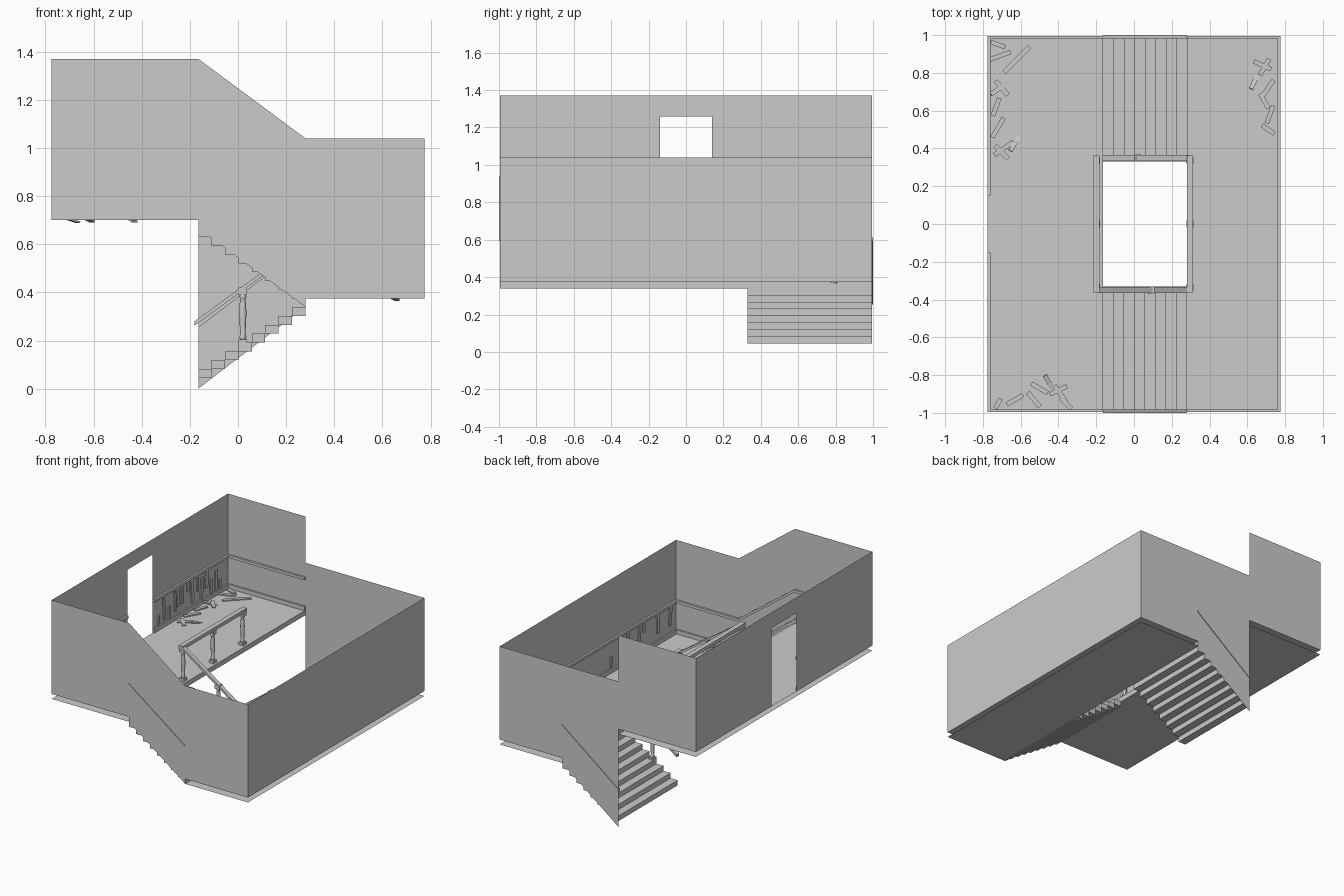
import bpy, bmesh, math, random
from mathutils import Matrix

if "Cube" in bpy.data.objects:
    bpy.data.objects.remove(bpy.data.objects["Cube"])

random.seed(4)
XW, YW = 0.775, 0.995         # wall planes
XL, XR = -0.165, 0.28         # stair ends
ZL, ZR = 0.70, 0.375          # upper / lower landing heights
SLAB = 0.035                  # gap between floor and soffit
N = 8
RUN = (XR - XL) / N


def finish(name, bm):
    bmesh.ops.recalc_face_normals(bm, faces=bm.faces)
    me = bpy.data.meshes.new(name)
    bm.to_mesh(me)
    bm.free()
    ob = bpy.data.objects.new(name, me)
    bpy.context.collection.objects.link(ob)
    return ob


def sheet(name, pts):
    bm = bmesh.new()
    bm.faces.new([bm.verts.new(p) for p in pts])
    return finish(name, bm)


def add_box(bm, lo, hi):
    c = [(a + b) / 2 for a, b in zip(lo, hi)]
    s = [abs(b - a) for a, b in zip(lo, hi)]
    bmesh.ops.create_cube(bm, size=1, matrix=Matrix.Translation(c) @ Matrix.Diagonal((*s, 1)))


def add_slope(bm, x0, z0, x1, z1, h, y0, y1):
    pts = [(x0, z0), (x1, z1), (x1, z1 + h), (x0, z0 + h)]
    a = [bm.verts.new((x, y0, z)) for x, z in pts]
    b = [bm.verts.new((x, y1, z)) for x, z in pts]
    bm.faces.new(a)
    bm.faces.new(b[::-1])
    for i in range(4):
        j = (i + 1) % 4
        bm.faces.new((a[i], b[i], b[j], a[j]))


# Walls
sheet("front_wall", [(x, -YW, z) for x, z in [
    (-XW, ZL), (-XW, 1.37), (XL, 1.37), (XR, 1.04), (XW, 1.04), (XW, ZR),
    (XR, ZR), (XR, 0.34), (XL, 0.665), (XL, ZL)]])
sheet("back_wall", [(x, YW, z) for x, z in [
    (-XW, ZL), (-XW, 1.37), (XL, 1.37), (XL, 1.04), (XW, 1.04), (XW, ZR),
    (XR, ZR), (XR, 0.34), (XL, 0.0), (XL, ZL)]])
sheet("right_wall", [(XW, y, z) for y, z in [
    (-YW, ZR), (YW, ZR), (YW, 1.04), (-YW, 1.04)]])
sheet("left_wall_with_doorway", [(-XW, y, z) for y, z in [
    (-YW, ZL), (-YW, 1.37), (YW, 1.37), (YW, ZL),
    (0.14, ZL), (0.14, 1.26), (-0.14, 1.26), (-0.14, ZL)]])

# Landings: floor sheet, soffit sheet below, fascia on the stairwell edge
for name, x0, x1, z, edge in [("upper_landing", -XW, XL, ZL, XL),
                              ("lower_landing", XR, XW, ZR, XR)]:
    for part, h in [("floor", z), ("soffit", z - SLAB)]:
        sheet(f"{name}_{part}", [(x0, -YW, h), (x1, -YW, h), (x1, YW, h), (x0, YW, h)])
    sheet(name + "_fascia", [(edge, -YW, z), (edge, YW, z),
                             (edge, YW, z - SLAB), (edge, -YW, z - SLAB)])

# Stairs: one block per step
for name, z0, rise, y0, y1, up in [("front_stairs", ZR, 0.0363, -YW, -0.33, -1),
                                   ("back_stairs", 0.045, 0.0367, 0.33, YW, 1)]:
    bm = bmesh.new()
    for i in range(N):
        x = XL + i * RUN if up > 0 else XR - (i + 1) * RUN
        add_box(bm, (x, y0, z0 + i * rise), (x + RUN, y1, z0 + (i + 1) * rise))
    finish(name, bm)

# Sloping wall trim beside the stairs
bm = bmesh.new()
add_slope(bm, XL, 0.92, XR, 0.593, 0.02, -1.0, -0.982)
add_slope(bm, XL, 0.253, XR, 0.593, 0.02, 0.982, 1.0)
finish("stair_wall_rails", bm)
bm = bmesh.new()
add_slope(bm, XL, 0.665, XR, 0.34, 0.06, -YW, -0.985)
finish("front_stair_skirting", bm)

# Level trim around both landings: baseboard and chair rail
for name, dz, h, d in [("baseboard", 0.0, 0.03, 0.01), ("chair_rail", 0.22, 0.02, 0.014)]:
    bm = bmesh.new()
    for s in (-1, 1):
        for x0, x1, z in [(-XW, XL, ZL), (XR, XW, ZR)]:
            add_box(bm, (x0, s * YW, z + dz), (x1, s * (YW - d), z + dz + h))
        add_box(bm, (-XW, s * 0.15, ZL + dz), (-XW + d, s * YW, ZL + dz + h))
    add_box(bm, (XW - d, -YW, ZR + dz), (XW, YW, ZR + dz + h))
    finish(name, bm)

# Handrails
bm = bmesh.new()
add_box(bm, (-0.216, -0.362, 0.93), (-0.182, 0.362, 0.955))
add_box(bm, (0.28, -0.362, 0.605), (0.312, 0.362, 0.63))
add_slope(bm, -0.18, 0.262, 0.29, 0.605, 0.018, 0.334, 0.364)
add_slope(bm, -0.19, 0.935, 0.29, 0.605, 0.018, -0.364, -0.334)
finish("handrails", bm)

# Turned balusters
PROFILE = [(0.011, 0.02), (0.015, 0.03), (0.011, 0.04), (0.013, 0.08),
           (0.015, 0.13), (0.013, 0.17), (0.010, 0.19), (0.016, 0.197), (0.012, 0.205)]


def baluster(name, x, y, z):
    bm = bmesh.new()
    add_box(bm, (-0.018, -0.018, 0), (0.018, 0.018, 0.02))
    add_box(bm, (-0.018, -0.018, 0.205), (0.018, 0.018, 0.235))
    rings = [[bm.verts.new((r * math.cos(a * math.tau / 12), r * math.sin(a * math.tau / 12), h))
              for a in range(12)] for r, h in PROFILE]
    for a, b in zip(rings, rings[1:]):
        for i in range(12):
            j = (i + 1) % 12
            bm.faces.new((a[i], a[j], b[j], b[i])).smooth = True
    finish(name, bm).location = (x, y, z)


for y in (-0.335, 0, 0.335):
    baluster("upper_baluster", -0.199, y, ZL)
    baluster("lower_baluster", 0.296, y, ZR)
baluster("back_stair_baluster", 0.02, 0.349, 0.185)
baluster("front_stair_baluster", 0.09, -0.349, 0.52)

# Broken planks on the floors: x, y, angle, length
PLANKS = [(-.62, .87, 45, .19), (-.71, .89, 20, .12), (-.71, .72, 35, .12), (-.70, .72, -50, .1),
          (-.73, .62, 70, .1), (-.72, .51, 60, .12), (-.69, .40, 35, .12), (-.70, .38, -45, .1),
          (-.63, .43, 60, .1), (-.72, .95, -20, .08), (-.72, -.95, 60, .06), (-.63, -.93, 30, .1),
          (-.53, -.93, -50, .1), (-.50, -.87, -30, .1), (-.45, -.84, -60, .09), (-.40, -.88, 25, .1),
          (-.39, -.90, -55, .11), (-.36, -.95, -45, .08),
          (.68, .84, -25, .1), (.69, .83, 60, .1), (.64, .76, 65, .1), (.71, .72, 55, .1),
          (.69, .65, -60, .09), (.72, .58, 70, .1), (.71, .50, -35, .08)]
bm = bmesh.new()
for i, (x, y, ang, ln) in enumerate(PLANKS):
    tilt = 0.25 if i % 6 == 2 else 0.0
    z = (ZL if x < 0 else ZR) + 0.006
    m = (Matrix.Translation((x, y, z)) @ Matrix.Rotation(math.radians(ang), 4, 'Z')
         @ Matrix.Rotation(tilt, 4, 'Y') @ Matrix.Diagonal((ln, 0.024, 0.008, 1)))
    bmesh.ops.create_cube(bm, size=1, matrix=m)
finish("floor_planks", bm)

# Splintered panel boards left on the walls
bm = bmesh.new()
for side, z, y0, y1, count in [(-1, ZL, 0.2, 0.95, 14), (-1, ZL, -0.95, -0.2, 7),
                               (1, ZR, 0.15, 0.95, 9), (1, ZR, -0.95, -0.2, 6)]:
    for k in range(count):
        y = y0 + (y1 - y0) * (k + random.random() * 0.6) / count
        ln = random.uniform(0.06, 0.18)
        low = z + (0.03 if random.random() < 0.4 else 0.22 - ln)
        m = (Matrix.Translation((side * (XW - 0.005), y, low + ln / 2))
             @ Matrix.Rotation(random.uniform(-0.08, 0.08), 4, 'X')
             @ Matrix.Diagonal((0.008, random.uniform(0.015, 0.03), ln, 1)))
        bmesh.ops.create_cube(bm, size=1, matrix=m)
finish("broken_wall_boards", bm)
